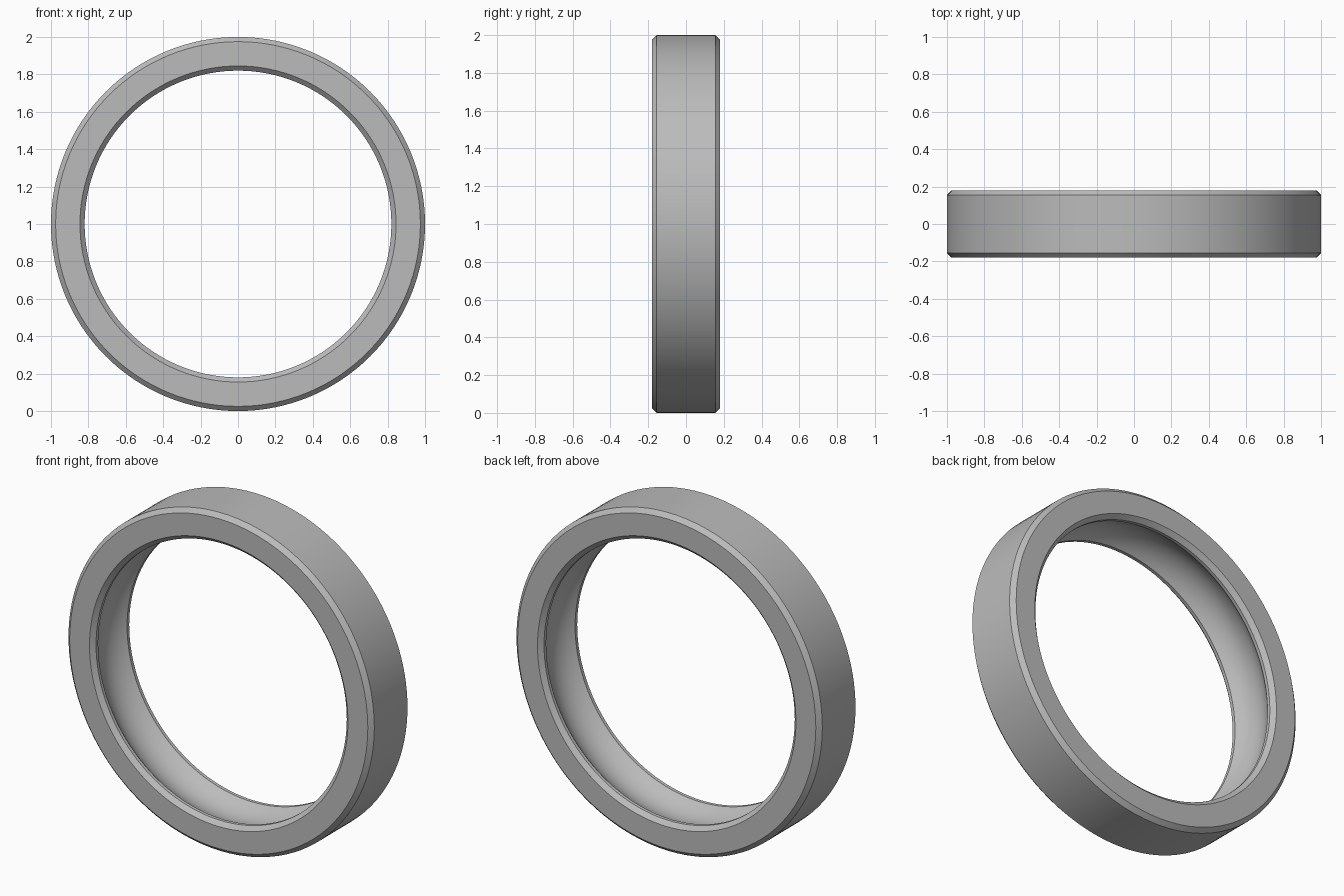
import bpy, bmesh, math
from mathutils import Matrix, Vector

cube = bpy.data.objects.get("Cube")
if cube:
    bpy.data.objects.remove(cube, do_unlink=True)

STEPS = 128
HALF_WIDTH, CHAMFER = 0.18, 0.025
OUTER, BORE = 1.0, 0.82
GROOVE_HALF, GROOVE_DEPTH, GROOVE_STEPS = 0.135, 0.055, 16

# Plain grey steel
steel = bpy.data.materials.new("grey_steel")
steel.use_nodes = True
grey = (0.5, 0.5, 0.5, 1)
steel.diffuse_color = grey
steel.node_tree.nodes["Principled BSDF"].inputs["Base Color"].default_value = grey

# Cross-section as (radius, y): chamfered outside, then the bore with its groove
wall = HALF_WIDTH - CHAMFER
profile = [(BORE, -wall), (BORE + CHAMFER, -HALF_WIDTH),
           (OUTER - CHAMFER, -HALF_WIDTH), (OUTER, -wall),
           (OUTER, wall), (OUTER - CHAMFER, HALF_WIDTH),
           (BORE + CHAMFER, HALF_WIDTH), (BORE, wall)]
arc_radius = (GROOVE_HALF ** 2 + GROOVE_DEPTH ** 2) / (2 * GROOVE_DEPTH)
half_angle = math.asin(GROOVE_HALF / arc_radius)
arc_centre = BORE + GROOVE_DEPTH - arc_radius
for i in range(GROOVE_STEPS + 1):
    a = half_angle * (1 - 2 * i / GROOVE_STEPS)
    profile.append((arc_centre + arc_radius * math.cos(a), arc_radius * math.sin(a)))

# Sweep the cross-section around the y axis
bm = bmesh.new()
rings = []
for s in range(STEPS):
    turn = Matrix.Rotation(2 * math.pi * s / STEPS, 3, 'Y')
    rings.append([bm.verts.new(turn @ Vector((r, y, 0)) + Vector((0, 0, OUTER)))
                  for r, y in profile])
for s in range(STEPS):
    a, b = rings[s], rings[(s + 1) % STEPS]
    for i in range(len(profile)):
        j = (i + 1) % len(profile)
        bm.faces.new((a[i], a[j], b[j], b[i]))
bmesh.ops.recalc_face_normals(bm, faces=bm.faces)
mesh = bpy.data.meshes.new("outer_race")
bm.to_mesh(mesh)
bm.free()
mesh.materials.append(steel)

race = bpy.data.objects.new("outer_race", mesh)
bpy.context.collection.objects.link(race)
bpy.ops.object.select_all(action='DESELECT')
race.select_set(True)
bpy.context.view_layer.objects.active = race
bpy.ops.object.shade_smooth_by_angle(angle=math.radians(25))
